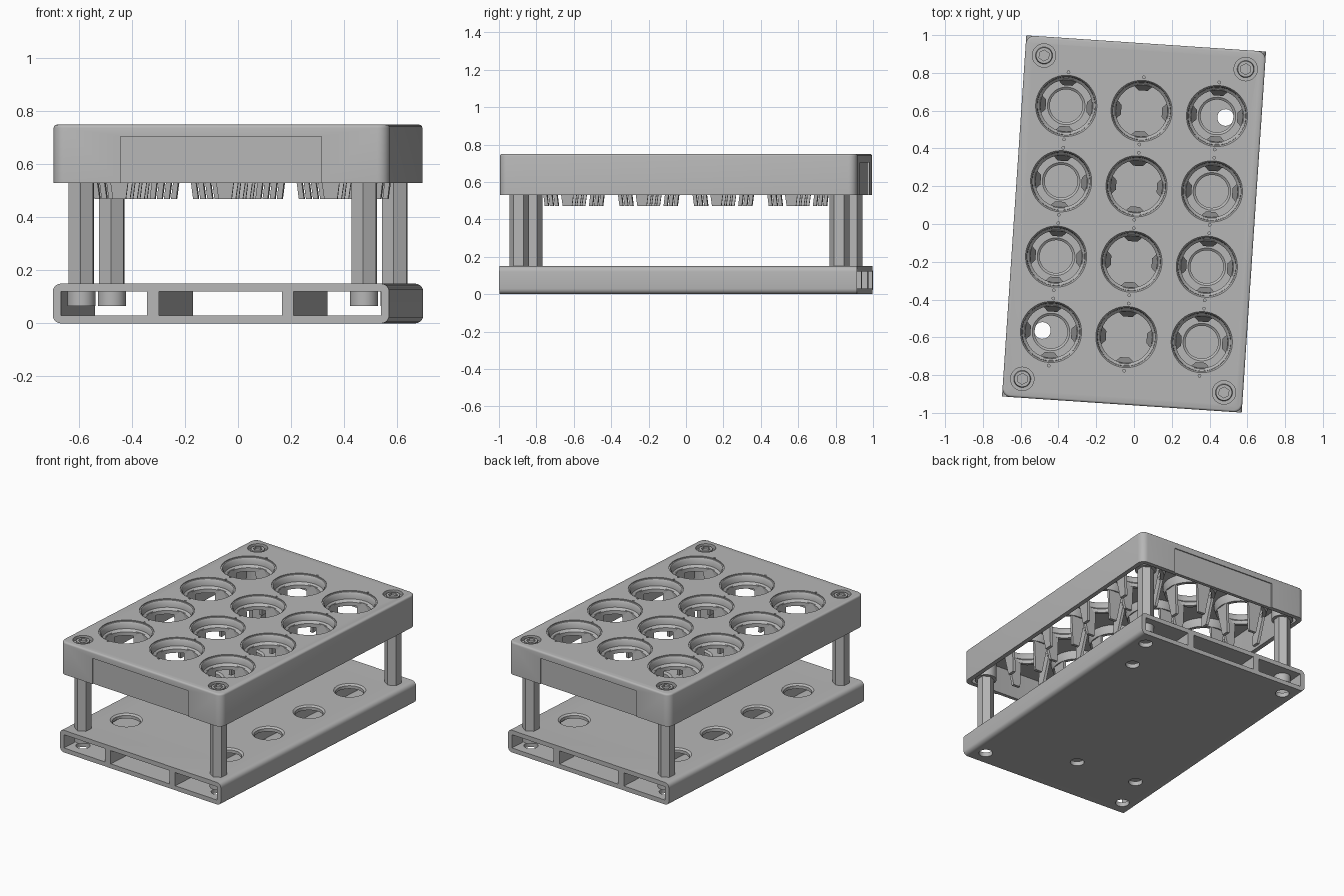
import bpy, bmesh, math
from mathutils import Matrix, Vector

if "Cube" in bpy.data.objects:
    bpy.data.objects.remove(bpy.data.objects["Cube"], do_unlink=True)

TURN = Matrix.Rotation(math.radians(-3.85), 4, 'Z')   # the whole rack sits slightly turned
HW, HL = 0.636, 0.958                                 # half width, half length
COLS = [-0.4, 0, 0.4]
ROWS = [-0.6, -0.2, 0.2, 0.6]
CELLS = [(x, y) for x in COLS for y in ROWS]
CORNERS = [(sx * 0.535, sy * 0.858) for sx in (-1, 1) for sy in (-1, 1)]

grey = bpy.data.materials.new("plain grey")
grey.use_nodes = True
COLOUR = (0.47, 0.47, 0.47, 1)
grey.diffuse_color = COLOUR
grey.node_tree.nodes["Principled BSDF"].inputs["Base Color"].default_value = COLOUR


def box(bm, x0, x1, y0, y1, z0, z1):
    m = Matrix.Translation(((x0 + x1) / 2, (y0 + y1) / 2, (z0 + z1) / 2))
    m = m @ Matrix.Diagonal((x1 - x0, y1 - y0, z1 - z0, 1))
    return bmesh.ops.create_cube(bm, size=1, matrix=m)["verts"]


def cyl(bm, x, y, z0, z1, r0, r1=None, seg=40):
    bmesh.ops.create_cone(bm, cap_ends=True, segments=seg, radius1=r0,
                          radius2=r0 if r1 is None else r1, depth=z1 - z0,
                          matrix=Matrix.Translation((x, y, (z0 + z1) / 2)))


def lathe(bm, profile, x, y, seg=48):
    """Closed ring with the given (radius, height) cross-section."""
    rings = [[bm.verts.new((x + r * math.cos(a), y + r * math.sin(a), z)) for r, z in profile]
             for a in (2 * math.pi * i / seg for i in range(seg))]
    n = len(profile)
    for i in range(seg):
        a, b = rings[i], rings[(i + 1) % seg]
        for k in range(n):
            bm.faces.new((a[k], b[k], b[(k + 1) % n], a[(k + 1) % n]))


def bevel_edges(bm, test, width, seg=5):
    edges = [e for e in bm.edges if test((e.verts[1].co - e.verts[0].co).normalized(),
                                         (e.verts[0].co + e.verts[1].co) / 2)]
    bmesh.ops.bevel(bm, geom=edges, offset=width, segments=seg, profile=0.5, affect='EDGES')


def make(name, bm):
    bmesh.ops.recalc_face_normals(bm, faces=bm.faces)
    me = bpy.data.meshes.new(name)
    bm.to_mesh(me)
    bm.free()
    me.materials.append(grey)
    ob = bpy.data.objects.new(name, me)
    bpy.context.scene.collection.objects.link(ob)
    ob.matrix_world = TURN
    return ob


def cut(ob, bm):
    cutter = make("cutter", bm)
    mod = ob.modifiers.new("cut", 'BOOLEAN')
    mod.operation, mod.solver, mod.object = 'DIFFERENCE', 'EXACT', cutter
    bpy.context.view_layer.update()
    dg = bpy.context.evaluated_depsgraph_get()
    me = bpy.data.meshes.new_from_object(ob.evaluated_get(dg))
    ob.modifiers.clear()
    ob.data = me
    bpy.data.objects.remove(cutter, do_unlink=True)


parts = []

# Base: box with rounded long edges and three open channels
bm = bmesh.new()
box(bm, -HW, HW, -HL, HL, 0, 0.15)
bevel_edges(bm, lambda d, c: abs(d.y) > 0.9, 0.03)
base = make("base", bm)
bm = bmesh.new()
for x0, x1 in ((-0.605, -0.28), (-0.235, 0.23), (0.275, 0.605)):
    box(bm, x0, x1, -1.2, 1.2, 0.03, 0.12)
cut(base, bm)
# Holes in the base top under the outer columns, with chamfered rims
bm = bmesh.new()
for x, y in CELLS:
    if x:
        cyl(bm, x, y, 0.1, 0.17, 0.087)
cut(base, bm)
bm = bmesh.new()
for x, y in CELLS:
    if x:
        cyl(bm, x, y, 0.135, 0.155, 0.08, 0.106)
cut(base, bm)
# Holes in the floor
bm = bmesh.new()
for x, y in CORNERS + [(0.446, 0.595), (-0.446, -0.595), (0, -0.61)]:
    cyl(bm, x, y, -0.05, 0.05, 0.044, seg=32)
cut(base, bm)
parts.append(base)

# Top tray: rounded shell, open below
bm = bmesh.new()
box(bm, -HW, HW, -HL, HL, 0.53, 0.75)
bevel_edges(bm, lambda d, c: abs(d.z) > 0.9, 0.045, 6)
bevel_edges(bm, lambda d, c: abs(d.z) < 0.1 and c.z > 0.74, 0.012, 3)
tray = make("top_tray", bm)
bm = bmesh.new()
box(bm, -HW + 0.03, HW - 0.03, -HL + 0.03, HL - 0.03, 0.4, 0.715)
bevel_edges(bm, lambda d, c: abs(d.z) > 0.9, 0.025, 4)
cut(tray, bm)
# Cell openings and screw recesses
bm = bmesh.new()
for x, y in CELLS:
    cyl(bm, x, y, 0.69, 0.8, 0.17, seg=48)
    for s in (-1, 1):
        cyl(bm, x, y + s * 0.178, 0.735, 0.8, 0.007, seg=12)
for x, y in CORNERS:
    cyl(bm, x, y, 0.725, 0.8, 0.062)
cut(tray, bm)
# Shallow label panels on both ends
bm = bmesh.new()
for s in (-1, 1):
    y0, y1 = sorted((s * (HL - 0.007), s * 1.1))
    box(bm, -0.38, 0.38, y0, y1, 0.45, 0.705)
cut(tray, bm)
parts.append(tray)

# Collars lining the openings
bm = bmesh.new()
for x, y in CELLS:
    lathe(bm, [(0.17, 0.744), (0.162, 0.744), (0.154, 0.732), (0.152, 0.70), (0.137, 0.685),
               (0.137, 0.66), (0.16, 0.66), (0.171, 0.70)], x, y)
parts.append(make("cell_collars", bm))

# Four tapering spring fingers hang from each collar, leaning inward
bm = bmesh.new()
for x, y in CELLS:
    for k in range(4):
        turn = Matrix.Translation((x, y, 0)) @ Matrix.Rotation(k * math.pi / 2, 4, 'Z')
        for v in box(bm, -1, 1, -1, 1, -1, 1):
            inner, low = v.co.x < 0, v.co.z < 0
            r = (0.108 if inner else 0.128) if low else (0.137 if inner else 0.155)
            w = 0.025 if low else 0.055
            v.co = turn @ Vector((r, math.copysign(w, v.co.y), 0.47 if low else 0.69))
parts.append(make("spring_fingers", bm))

# Hexagonal posts with round feet in the base channels and bosses under the tray
bm = bmesh.new()
for x, y in CORNERS:
    cyl(bm, x, y, 0.13, 0.54, 0.053, seg=6)
parts.append(make("posts", bm))
bm = bmesh.new()
for x, y in CORNERS:
    cyl(bm, x, y, 0.065, 0.125, 0.053)
parts.append(make("post_feet", bm))
bm = bmesh.new()
for x, y in CORNERS:
    cyl(bm, x, y, 0.535, 0.72, 0.068)
parts.append(make("post_bosses", bm))

# Screw heads with hexagonal sockets
bm = bmesh.new()
for x, y in CORNERS:
    cyl(bm, x, y, 0.715, 0.745, 0.047, 0.042)
screws = make("screw_heads", bm)
bm = bmesh.new()
for x, y in CORNERS:
    cyl(bm, x, y, 0.73, 0.8, 0.029, seg=6)
cut(screws, bm)
parts.append(screws)

# Smooth round surfaces, keep edges sharp
bpy.ops.object.select_all(action='DESELECT')
for ob in parts:
    ob.select_set(True)
bpy.context.view_layer.objects.active = base
bpy.ops.object.shade_smooth_by_angle(angle=math.radians(32))
